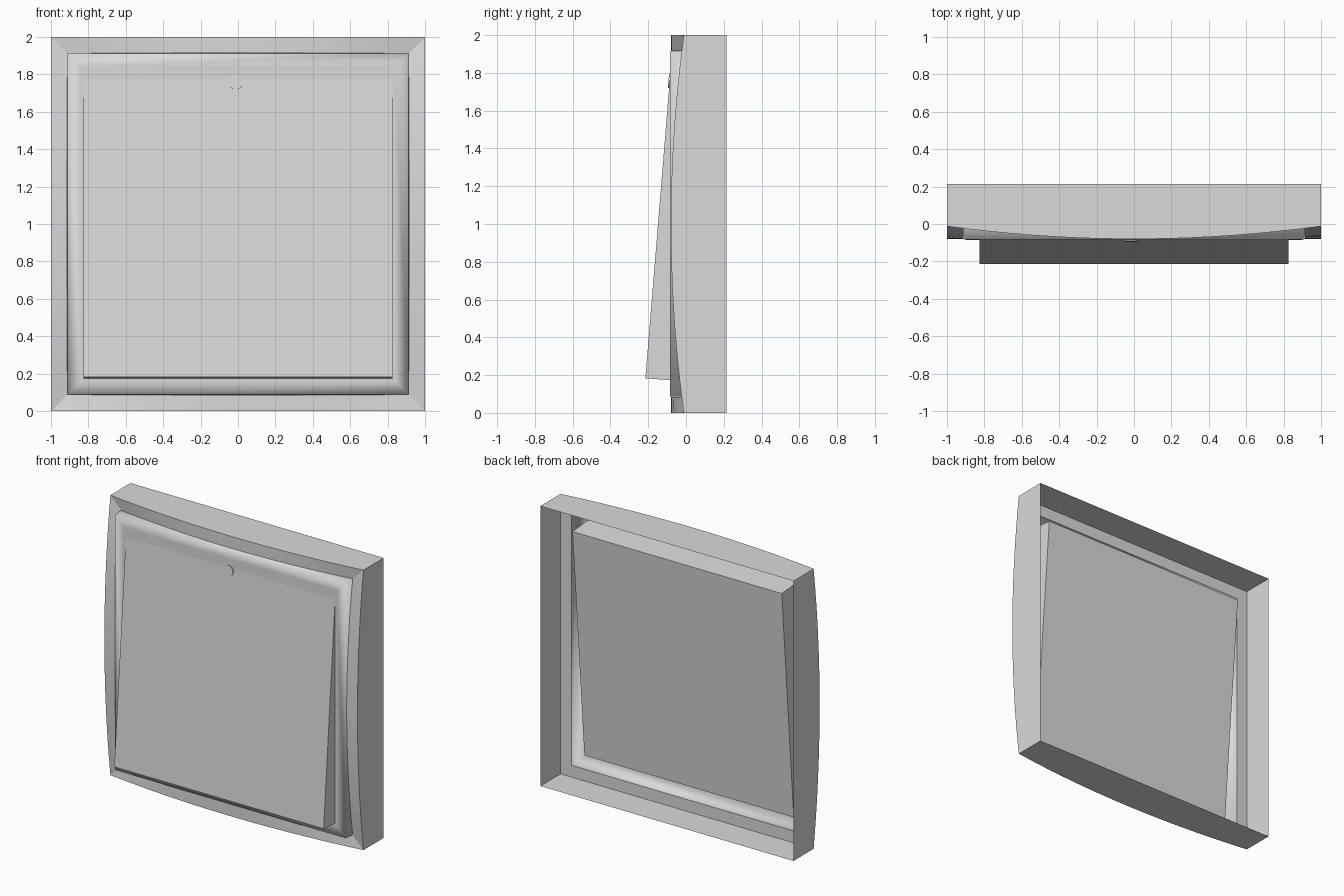
import bpy
import bmesh
from math import radians, atan2
from mathutils import Matrix

cube = bpy.data.objects.get("Cube")
if cube:
    bpy.data.objects.remove(cube, do_unlink=True)

plastic = bpy.data.materials.new("light_grey_plastic")
plastic.use_nodes = True
colour = (0.7, 0.7, 0.7, 1)
plastic.diffuse_color = colour
plastic.node_tree.nodes["Principled BSDF"].inputs["Base Color"].default_value = colour


def finish(name, bm):
    mesh = bpy.data.meshes.new(name)
    bm.to_mesh(mesh)
    bm.free()
    mesh.materials.append(plastic)
    ob = bpy.data.objects.new(name, mesh)
    bpy.context.collection.objects.link(ob)
    return ob


def square_loop(bm, half, steps, depth):
    """Square in the x-z plane, anticlockwise from the front; depth(t) gives y, t in -1..1."""
    verts = []
    corners = [(-1, -1), (1, -1), (1, 1), (-1, 1)]
    for side in range(4):
        (ax, az), (bx, bz) = corners[side], corners[(side + 1) % 4]
        for i in range(steps):
            f = i / steps
            x, z = ax + (bx - ax) * f, az + (bz - az) * f
            verts.append(bm.verts.new((half * x, depth(2 * f - 1), 1 + half * z)))
    return verts


def bridge(bm, loops):
    for a, b in zip(loops, loops[1:]):
        n = len(a)
        for i in range(n):
            j = (i + 1) % n
            bm.faces.new((a[i], a[j], b[j], b[i]))


def bulge(t):
    return -0.08 + 0.068 * t * t


def flat(y):
    return lambda t: y


OPENING = 0.915
FRAME_BACK = -0.012

# Frame: thin outer walls, bowed front border, flat border behind
bm = bmesh.new()
bridge(bm, [square_loop(bm, half, 24, depth) for half, depth in (
    (1, flat(0.215)), (1, bulge), (OPENING, bulge),
    (OPENING, flat(FRAME_BACK)), (1, flat(FRAME_BACK)))])
frame = finish("frame", bm)
bpy.ops.object.select_all(action='DESELECT')
frame.select_set(True)
bpy.context.view_layer.objects.active = frame
bpy.ops.object.shade_smooth_by_angle(angle=radians(5))

# Inner surround: open-backed tray with softly shaded border
bm = bmesh.new()
loops = [square_loop(bm, half, 1, flat(y)) for half, y in (
    (OPENING, FRAME_BACK), (OPENING - 0.003, -0.084), (0.84, -0.085))]
bridge(bm, loops)
bm.faces.new(loops[-1])
surround = finish("inner_surround", bm)
surround.data.shade_smooth()

# Rocker: tilted slab, pressed in at the top
profile = [(-0.215, 0.183), (-0.08, 1.835), (0.10, 1.82), (-0.035, 0.17)]
bm = bmesh.new()
left, right = [[bm.verts.new((x, y, z)) for y, z in profile] for x in (0.827, -0.827)]
bridge(bm, [left, right])
bm.faces.new(left)
bm.faces.new(right[::-1])
bmesh.ops.recalc_face_normals(bm, faces=bm.faces)
finish("rocker", bm)

# Indicator: small round button near the top of the rocker
tilt = atan2(0.135, 1.652)
bm = bmesh.new()
bmesh.ops.create_cone(bm, cap_ends=True, segments=24, radius1=0.037, radius2=0.037, depth=0.03,
                      matrix=Matrix.Translation((-0.012, -0.078, 1.755))
                      @ Matrix.Rotation(radians(90) - tilt, 4, 'X'))
indicator = finish("indicator", bm)
bpy.ops.object.select_all(action='DESELECT')
indicator.select_set(True)
bpy.context.view_layer.objects.active = indicator
bpy.ops.object.shade_smooth_by_angle(angle=radians(30))
